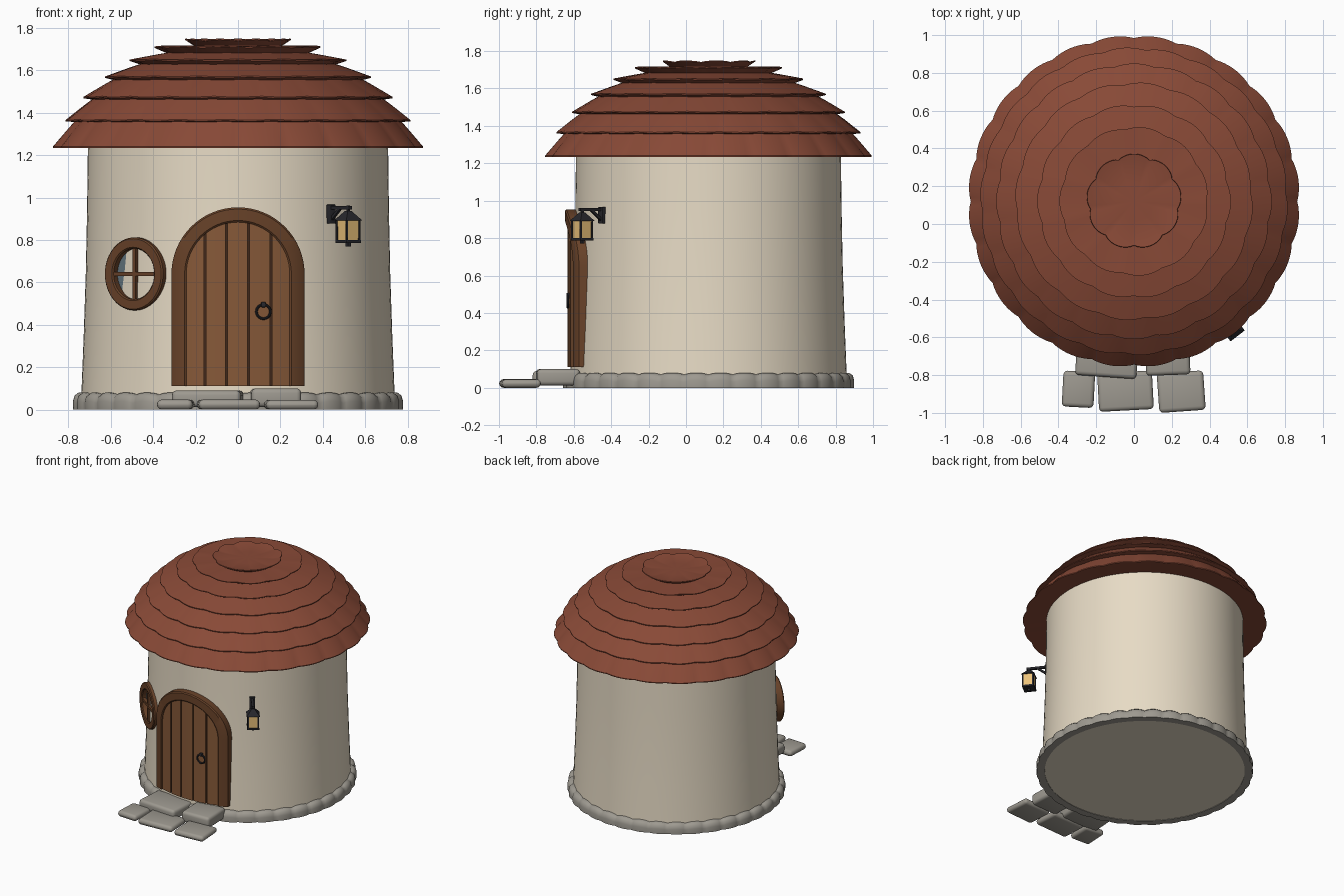
import bpy, bmesh
from math import sin, cos, pi, sqrt, radians, atan2
from mathutils import Matrix, Vector

if "Cube" in bpy.data.objects:
    bpy.data.objects.remove(bpy.data.objects["Cube"])

CY = 0.12  # house axis in y


def mat(name, *rgb):
    m = bpy.data.materials.new(name)
    m.diffuse_color = (*rgb, 1)
    m.use_nodes = True
    m.node_tree.nodes["Principled BSDF"].inputs["Base Color"].default_value = m.diffuse_color
    return m


ROOF = mat("roof_tile", 0.25, 0.068, 0.038)
PLASTER = mat("plaster", 0.80, 0.71, 0.56)
STONE = mat("stone", 0.34, 0.32, 0.28)
PLANK = mat("plank_wood", 0.24, 0.10, 0.04)
FRAME = mat("frame_wood", 0.14, 0.055, 0.022)
DARK = mat("groove", 0.05, 0.02, 0.01)
IRON = mat("iron", 0.02, 0.02, 0.025)
GLASS = mat("glass", 0.12, 0.17, 0.20)
GLOW = mat("lamp_glass", 0.85, 0.55, 0.20)


def finish(name, bm, m, matrix=None, angle=35):
    bmesh.ops.remove_doubles(bm, verts=bm.verts, dist=1e-4)
    bmesh.ops.recalc_face_normals(bm, faces=bm.faces)
    me = bpy.data.meshes.new(name)
    bm.to_mesh(me)
    bm.free()
    me.materials.append(m)
    o = bpy.data.objects.new(name, me)
    bpy.context.collection.objects.link(o)
    if matrix:
        o.matrix_world = matrix
    bpy.ops.object.select_all(action='DESELECT')
    o.select_set(True)
    bpy.context.view_layer.objects.active = o
    bpy.ops.object.shade_smooth_by_angle(angle=radians(angle))
    return o


def bridge(bm, rings, loop=False, closed=True):
    """Quads between successive rings of points."""
    vs = [[bm.verts.new(p) for p in r] for r in rings]
    n = len(vs[0])
    for i in range(len(vs) if loop else len(vs) - 1):
        a, b = vs[i], vs[(i + 1) % len(vs)]
        for j in range(n if closed else n - 1):
            k = (j + 1) % n
            bm.faces.new((a[j], a[k], b[k], b[j]))
    return vs


def lathe(name, profile, m, seg=96, lobes=0, amp=0, zamp=0, loop=False, matrix=None, phase=0, angle=35):
    """Turned profile of (radius, z, scallop weight)."""
    rings = []
    for r, z, w in profile:
        ring = []
        for j in range(seg):
            t = 2 * pi * j / seg
            dip = 1 - abs(sin(lobes * t / 2 + phase)) ** 0.8 if lobes else 0
            q = r - amp * w * dip
            ring.append((q * sin(t), -q * cos(t), z + zamp * w * dip * (z > 0.03)))
        rings.append(ring)
    bm = bmesh.new()
    bridge(bm, rings, loop)
    return finish(name, bm, m, matrix or Matrix.Translation((0, CY, 0)), angle)


def box(name, size, loc, m, base=Matrix(), rot=Matrix(), bevel=0.0, taper=1.0):
    bm = bmesh.new()
    bmesh.ops.create_cube(bm, size=1)
    for v in bm.verts:
        k = taper if v.co.z < 0 else 1
        v.co = Vector((v.co.x * size[0] * k, v.co.y * size[1] * k, v.co.z * size[2]))
    if bevel:
        bmesh.ops.bevel(bm, geom=bm.edges[:], offset=bevel, segments=3, profile=0.5, affect='EDGES')
    return finish(name, bm, m, base @ Matrix.Translation(loc) @ rot)


def radial(angle):
    """Local frame on the house axis: -y points outward at the angle."""
    return Matrix.Translation((0, CY, 0)) @ Matrix.Rotation(angle, 4, 'Z')


# walls (closed drum) and stone footing
lathe("wall", [(0, 0.003, 0), (0.742, 0.003, 0), (0.738, 0.1, 0), (0.728, 0.35, 0), (0.718, 0.65, 0),
               (0.712, 0.95, 0), (0.708, 1.27, 0), (0, 1.27, 0)], PLASTER)
lathe("footing", [(0.72, 0, 0), (0.78, 0, 1), (0.781, 0.04, 1), (0.774, 0.066, 1), (0.755, 0.08, 1),
                  (0.72, 0.08, 1)], STONE, 288, 36, 0.01, -0.01, loop=True, angle=70)

# overlapping roof courses: (edge radius, edge z, inner radius, inner z, underside radius, underside z, lobes)
courses = [(0.878, 1.238, 0.735, 1.40, 0.69, 1.245, 24), (0.815, 1.363, 0.64, 1.50, 0.72, 1.352, 22),
           (0.73, 1.472, 0.53, 1.59, 0.66, 1.458, 20), (0.63, 1.568, 0.39, 1.655, 0.56, 1.548, 16),
           (0.513, 1.648, 0.27, 1.695, 0.42, 1.614, 14), (0.395, 1.71, 0.17, 1.718, 0.31, 1.67, 11)]
for i, (r, z, ri, zi, ru, zu, n) in enumerate(courses):
    rm, zm = (r + ri) / 2 + 0.002, (z + zi) / 2 + 0.002
    lathe(f"roof_course_{i + 1}", [(ru, zu, 0), (r, z - 0.003, 1), (r, z + 0.003, 1), (rm, zm, 0.5), (ri, zi, 0)],
          ROOF, n * 10, n, 0.014, 0.004 if i else 0, loop=True, phase=i * 0.8)
lathe("roof_cap", [(0, 1.70, 0), (0.19, 1.705, 0), (0.252, 1.745, 1), (0.25, 1.75, 1), (0.19, 1.738, 0.5),
                   (0.1, 1.735, 0), (0, 1.737, 0)], ROOF, 90, 9, 0.018, -0.008)


# arched door bent around the wall
def on_wall(x, z, r):
    return (x, CY - sqrt(r * r - x * x), z)


ZB, ZA = 0.112, 0.64


def slab(name, x0, x1, rad, r_front, m):
    rings = []
    for i in range(9):
        x = x0 + (x1 - x0) * i / 8
        top = ZA + sqrt(max(rad * rad - x * x, 0))
        rings.append([on_wall(x, ZB, r_front), on_wall(x, top, r_front),
                      on_wall(x, top, 0.70), on_wall(x, ZB, 0.70)])
    bm = bmesh.new()
    vs = bridge(bm, rings)
    bm.faces.new(vs[0])
    bm.faces.new(vs[-1])
    finish(name, bm, m)


slab("door_backing", -0.25, 0.25, 0.25, 0.745, DARK)
seams = [-0.25, -0.155, -0.055, 0.05, 0.155, 0.25]
for i in range(5):
    slab(f"door_plank_{i + 1}", seams[i] + 0.005, seams[i + 1] - 0.005, 0.25, 0.754, PLANK)

path = [(-1, 0, ZB)] + [(-cos(pi * i / 32), sin(pi * i / 32), ZA) for i in range(33)] + [(1, 0, ZB)]
bm = bmesh.new()
section = [(0.314, 0.70), (0.314, 0.76), (0.306, 0.767), (0.252, 0.767), (0.244, 0.76), (0.244, 0.70)]
ends = bridge(bm, [[on_wall(c * a, z + s * a, r) for a, r in section] for c, s, z in path])
bm.faces.new(ends[0])
bm.faces.new(ends[-1])
finish("door_frame", bm, FRAME)


def torus(name, R, r, matrix, m):
    lathe(name, [(R + r * cos(2 * pi * k / 10), r * sin(2 * pi * k / 10), 0) for k in range(10)],
          m, 32, loop=True, matrix=matrix)


# iron door ring with its mount
face = Matrix.Rotation(pi / 2, 4, 'X')
torus("door_ring", 0.033, 0.006, Matrix.Translation((0.12, -0.632, 0.462)) @ face, IRON)
box("door_ring_mount", (0.022, 0.03, 0.025), (0.12, -0.625, 0.495), IRON, bevel=0.004)

# round window, turned slightly more to the front than the wall behind it
win = Matrix.Translation((-0.48, -0.415, 0.64)) @ Matrix.Rotation(radians(-37), 4, 'Z')
wmat = win @ face
lathe("window_frame", [(0.172, -0.035, 0), (0.172, 0.018, 0), (0.166, 0.025, 0), (0.126, 0.025, 0),
                       (0.12, 0.018, 0), (0.12, -0.035, 0)], FRAME, 48, loop=True, matrix=wmat)
lathe("window_glass", [(0, -0.012, 0), (0.13, -0.012, 0)], GLASS, 48, matrix=wmat)
box("window_bar_upright", (0.02, 0.024, 0.25), (0, -0.006, 0), FRAME, win)
box("window_bar_level", (0.25, 0.024, 0.02), (0, -0.006, 0), FRAME, win)

# wall lantern on a bracket
lamp = radial(radians(37.6))
LR = -0.852
box("lantern_wall_plate", (0.04, 0.025, 0.09), (0, -0.718, 0.922), IRON, lamp, bevel=0.004)
box("lantern_arm", (0.018, 0.16, 0.016), (0, -0.79, 0.953), IRON, lamp)
a, b = Vector((0, -0.72, 0.895)), Vector((0, -0.79, 0.95))
box("lantern_brace", (0.014, (b - a).length, 0.014), (a + b) / 2, IRON, lamp,
    Matrix.Rotation(atan2(b.z - a.z, b.y - a.y), 4, 'X'))
box("lantern_hanger", (0.012, 0.012, 0.04), (0, LR, 0.942), IRON, lamp)
box("lantern_glass", (0.076, 0.076, 0.095), (0, LR, 0.845), GLOW, lamp, taper=0.95)
box("lantern_base", (0.086, 0.086, 0.014), (0, LR, 0.794), IRON, lamp)
box("lantern_knob", (0.018, 0.018, 0.02), (0, LR, 0.78), IRON, lamp)
for sx in (-1, 1):
    for sy in (-1, 1):
        box("lantern_post", (0.01, 0.01, 0.1), (sx * 0.037, LR + sy * 0.037, 0.845), IRON, lamp)
bm = bmesh.new()
bmesh.ops.create_cone(bm, cap_ends=True, segments=4, radius1=0.067, radius2=0.015, depth=0.045)
finish("lantern_roof", bm, IRON, lamp @ Matrix.Translation((0, LR, 0.915)) @ Matrix.Rotation(pi / 4, 4, 'Z'))

# doorstep stones: x0, x1, y0, y1, z0, z1, turn
steps = [(-0.305, 0.02, -0.81, -0.58, 0.012, 0.09, -4), (0.06, 0.295, -0.80, -0.57, 0.012, 0.1, 2),
         (-0.378, -0.21, -0.97, -0.78, 0.0, 0.047, -3), (-0.19, 0.10, -0.987, -0.783, 0.0, 0.047, 3),
         (0.127, 0.373, -0.992, -0.783, 0.0, 0.045, 4)]
for i, (x0, x1, y0, y1, z0, z1, t) in enumerate(steps):
    box(f"step_stone_{i + 1}", (x1 - x0, y1 - y0, z1 - z0), ((x0 + x1) / 2, (y0 + y1) / 2, (z0 + z1) / 2),
        STONE, rot=Matrix.Rotation(radians(t), 4, 'Z'), bevel=0.022)
